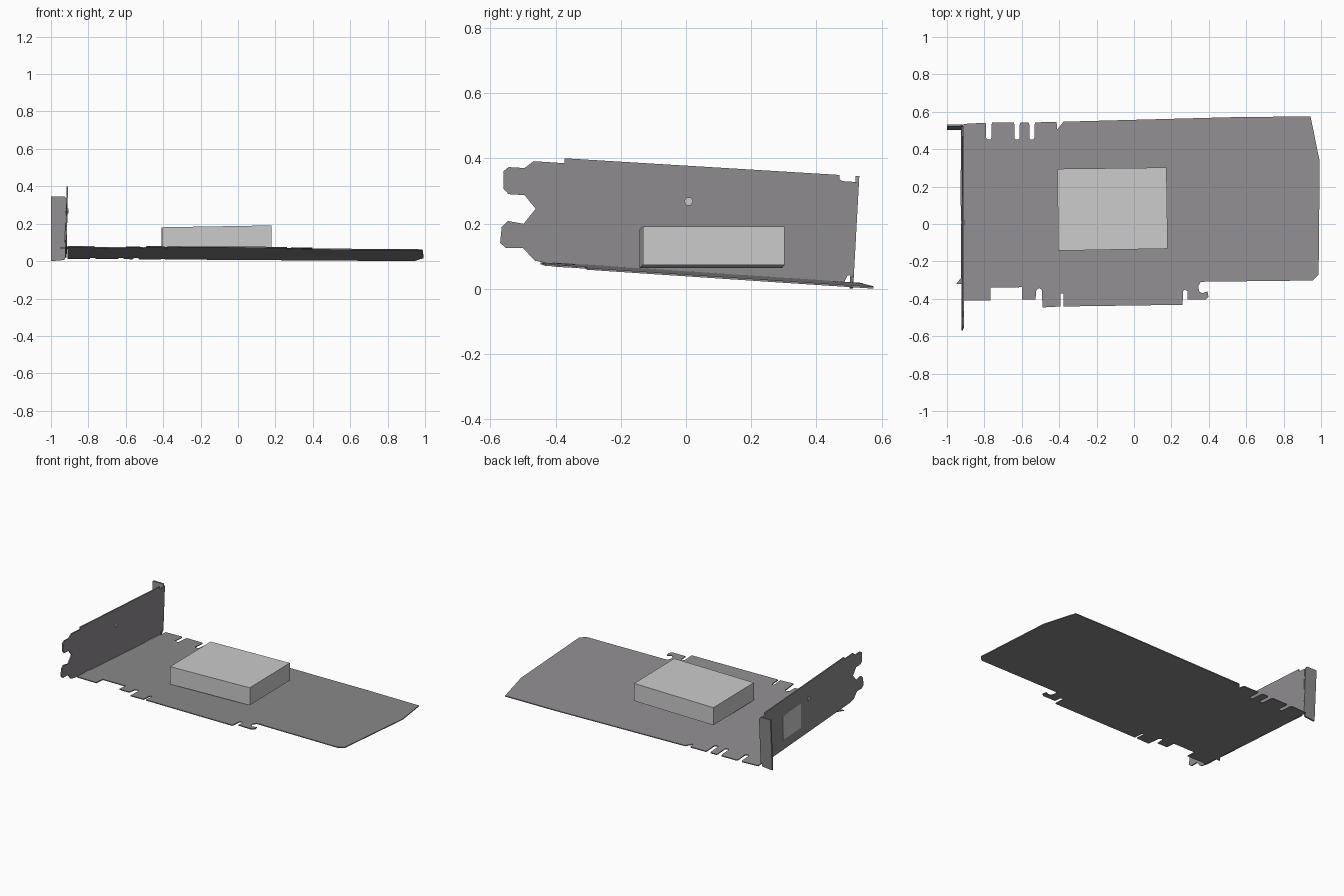
import bpy, bmesh, math

# Dark grey finish for board and bracket
dark = bpy.data.materials.new("dark_grey")
dark.diffuse_color = (0.275, 0.265, 0.275, 1.0)


def plate(name, pts, place, thickness, material=None):
    """Extrude a closed 2D outline; place(u, v, t) maps it into space."""
    bm = bmesh.new()
    low = [bm.verts.new(place(u, v, -thickness / 2)) for u, v in pts]
    high = [bm.verts.new(place(u, v, thickness / 2)) for u, v in pts]
    bm.faces.new(low[::-1])
    bm.faces.new(high)
    n = len(pts)
    for i in range(n):
        j = (i + 1) % n
        bm.faces.new((low[i], low[j], high[j], high[i]))
    bmesh.ops.recalc_face_normals(bm, faces=bm.faces)
    mesh = bpy.data.meshes.new(name)
    bm.to_mesh(mesh)
    bm.free()
    if material:
        mesh.materials.append(material)
    obj = bpy.data.objects.new(name, mesh)
    bpy.context.collection.objects.link(obj)
    return obj


# The card leans slightly, so each part has its own sloped plane
def on_board(x, y, t):
    return (x, y, 0.046 - 0.066 * y - 0.005 * x + t)


def on_bracket(y, z, t):
    return (-0.917 + 0.02 * (z - 0.2) + t, y, z)


def on_bracket_outside(y, z, t):
    x, y, z = on_bracket(y, z, t)
    return (x - 0.006, y, z)


def on_flange(x, z, t):
    return (x, 0.507 + 0.055 * z + t, z)


def on_chip(x, y, t):
    return (x, y, 0.127 + 0.017 * (x + 0.11) + t)


# Circuit board outline: rear edge with three rounded slots
outline = [(-0.912, -0.41), (-0.912, 0.535)]
for x in (-0.776, -0.625, -0.546):
    top = 0.545 + 0.01 * (x + 0.41)
    outline += [(x - 0.018, top), (x - 0.014, top - 0.012), (x - 0.014, 0.46),
                (x - 0.007, 0.452), (x + 0.007, 0.452), (x + 0.014, 0.46),
                (x + 0.014, top - 0.012), (x + 0.018, top)]
# Notch, far end, retention hook and edge connector
outline += [(-0.414, 0.545), (-0.41, 0.505), (-0.377, 0.547), (0.563, 0.572),
            (0.944, 0.575), (0.993, 0.334), (0.987, -0.27), (0.955, -0.302),
            (0.356, -0.309), (0.343, -0.335), (0.35, -0.362), (0.365, -0.37),
            (0.393, -0.36), (0.398, -0.388), (0.383, -0.404), (0.286, -0.404),
            (0.286, -0.36), (0.272, -0.35), (0.262, -0.36), (0.26, -0.432),
            (-0.377, -0.441), (-0.377, -0.372), (-0.393, -0.372),
            (-0.393, -0.441), (-0.489, -0.446), (-0.493, -0.352),
            (-0.507, -0.343), (-0.522, -0.352), (-0.527, -0.404),
            (-0.6, -0.404), (-0.6, -0.338), (-0.767, -0.34), (-0.767, -0.41)]
plate("circuit_board", outline, on_board, 0.006, dark)

# Processor block
plate("processor_block", [(-0.405, -0.143), (0.18, -0.132),
                          (0.174, 0.302), (-0.41, 0.295)], on_chip, 0.118)

# Slot bracket with forked end
fork = [(-0.415, 0.076), (-0.464, 0.086), (-0.5, 0.125), (-0.553, 0.125),
        (-0.57, 0.141), (-0.565, 0.19), (-0.547, 0.208), (-0.498, 0.199),
        (-0.461, 0.245), (-0.495, 0.287), (-0.544, 0.29), (-0.559, 0.306),
        (-0.559, 0.361), (-0.544, 0.373), (-0.495, 0.37), (-0.467, 0.391)]
panel = fork + [(-0.373, 0.385), (-0.373, 0.4), (0.47, 0.349), (0.47, 0.336),
                (0.48, 0.33), (0.524, 0.327), (0.508, 0.043), (0.495, 0.04),
                (0.485, 0.02)]
plate("bracket_panel", panel, on_bracket, 0.008, dark)

# Bent mounting flange
plate("mounting_flange", [(-1.0, 0.0), (-0.928, 0.006), (-0.915, 0.04),
                          (-0.915, 0.325), (-0.925, 0.345), (-1.0, 0.345)],
      on_flange, 0.011, dark)

# Pale port cover and fastener on the bracket
plate("port_cover", [(0.1, 0.11), (0.29, 0.1), (0.29, 0.26), (0.1, 0.275)],
      on_bracket_outside, 0.005)
plate("fastener", [(0.008 + 0.014 * math.cos(math.tau * i / 6),
                    0.268 + 0.014 * math.sin(math.tau * i / 6))
                   for i in range(6)], on_bracket, 0.018)

# Small folded tab beneath the bracket
plate("folded_tab", [(-0.95, -0.32), (-0.91, -0.32), (-0.91, -0.27)],
      on_board, 0.006, dark)
